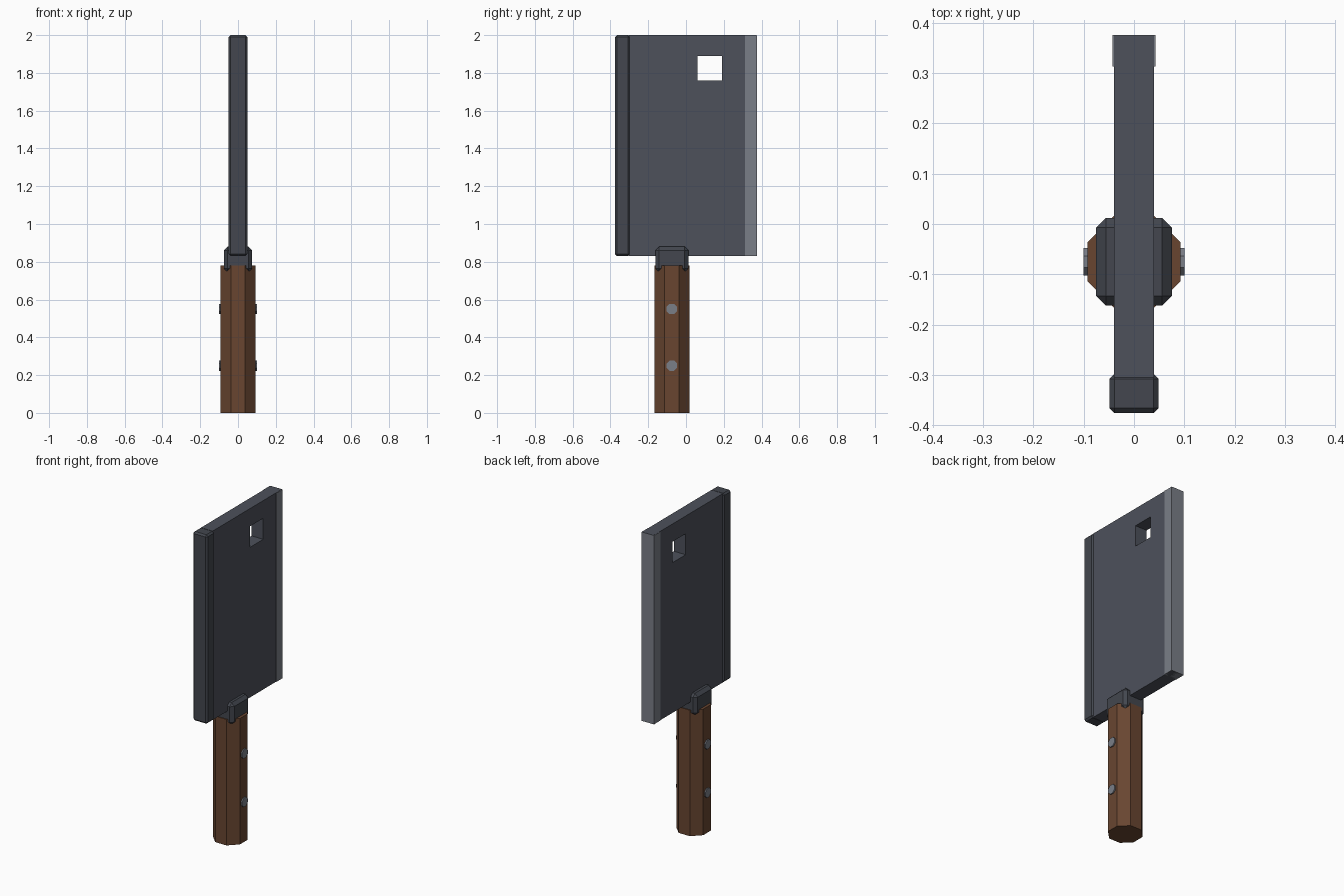
import bpy
import bmesh
from math import pi
from mathutils import Matrix, Vector

if "Cube" in bpy.data.objects:
    bpy.data.objects.remove(bpy.data.objects["Cube"], do_unlink=True)


def material(name, rgb):
    mat = bpy.data.materials.new(name)
    mat.use_nodes = True
    mat.diffuse_color = (*rgb, 1)
    mat.node_tree.nodes["Principled BSDF"].inputs["Base Color"].default_value = (*rgb, 1)
    return mat


BLADE = material("blade steel", (0.074, 0.082, 0.105))
DARK = material("dark steel", (0.056, 0.062, 0.077))
BRIGHT = material("bright steel", (0.195, 0.209, 0.242))
WOOD = material("brown wood", (0.138, 0.060, 0.030))

GRIP_Y = -0.075
BLADE_BOTTOM, TOP = 0.83, 2.0


def finish(name, bm, mat):
    bmesh.ops.recalc_face_normals(bm, faces=bm.faces)
    mesh = bpy.data.meshes.new(name)
    bm.to_mesh(mesh)
    bm.free()
    mesh.materials.append(mat)
    obj = bpy.data.objects.new(name, mesh)
    bpy.context.collection.objects.link(obj)
    return obj


def box(name, half_x, y_range, z_range, mat, bevel=0):
    bm = bmesh.new()
    bmesh.ops.create_cube(bm, size=1)
    (y0, y1), (z0, z1) = y_range, z_range
    for v in bm.verts:
        v.co = Vector((v.co.x * 2 * half_x,
                       (y0 + y1) / 2 + v.co.y * (y1 - y0),
                       (z0 + z1) / 2 + v.co.z * (z1 - z0)))
    if bevel:
        bmesh.ops.bevel(bm, geom=bm.edges[:], offset=bevel, segments=1,
                        profile=0.5, affect='EDGES')
    return finish(name, bm, mat)


def octagon_prism(name, radius, depth, place, mat):
    bm = bmesh.new()
    bmesh.ops.create_cone(bm, cap_ends=True, segments=8, radius1=radius,
                          radius2=radius, depth=depth,
                          matrix=place @ Matrix.Rotation(pi / 8, 4, 'Z'))
    return finish(name, bm, mat)


# Blade plate: a grid of panels with the hanging hole left open, then thickened
ys = (-0.305, 0.06, 0.19, 0.374)
zs = (BLADE_BOTTOM, 1.76, 1.89, TOP)
bm = bmesh.new()
grid = [[bm.verts.new((-0.04, y, z)) for z in zs] for y in ys]
for i in range(3):
    for j in range(3):
        if (i, j) != (1, 1):
            bm.faces.new((grid[i][j], grid[i + 1][j],
                          grid[i + 1][j + 1], grid[i][j + 1]))
extruded = bmesh.ops.extrude_face_region(bm, geom=bm.faces[:], use_keep_orig=True)
for item in extruded["geom"]:
    if isinstance(item, bmesh.types.BMVert):
        item.co.x = 0.04
finish("blade", bm, BLADE)

# Thick spine and bright cutting edge
box("spine", 0.049, (-0.375, -0.298), (BLADE_BOTTOM, TOP), DARK, 0.01)
box("cutting_edge", 0.043, (0.313, 0.375), (BLADE_BOTTOM, TOP - 0.001), BRIGHT)

# Bolster, whose corners stand out from the octagonal handle
box("bolster", 0.075, (GRIP_Y - 0.087, GRIP_Y + 0.087), (0.745, 0.88), DARK, 0.019)

# Handle and its rivets
octagon_prism("handle", 0.1, 0.78, Matrix.Translation((0, GRIP_Y, 0.39)), WOOD)
for name, z in (("lower_rivet", 0.25), ("upper_rivet", 0.55)):
    place = Matrix.Translation((0, GRIP_Y, z)) @ Matrix.Rotation(pi / 2, 4, 'Y')
    octagon_prism(name, 0.03, 0.2, place, BRIGHT)
